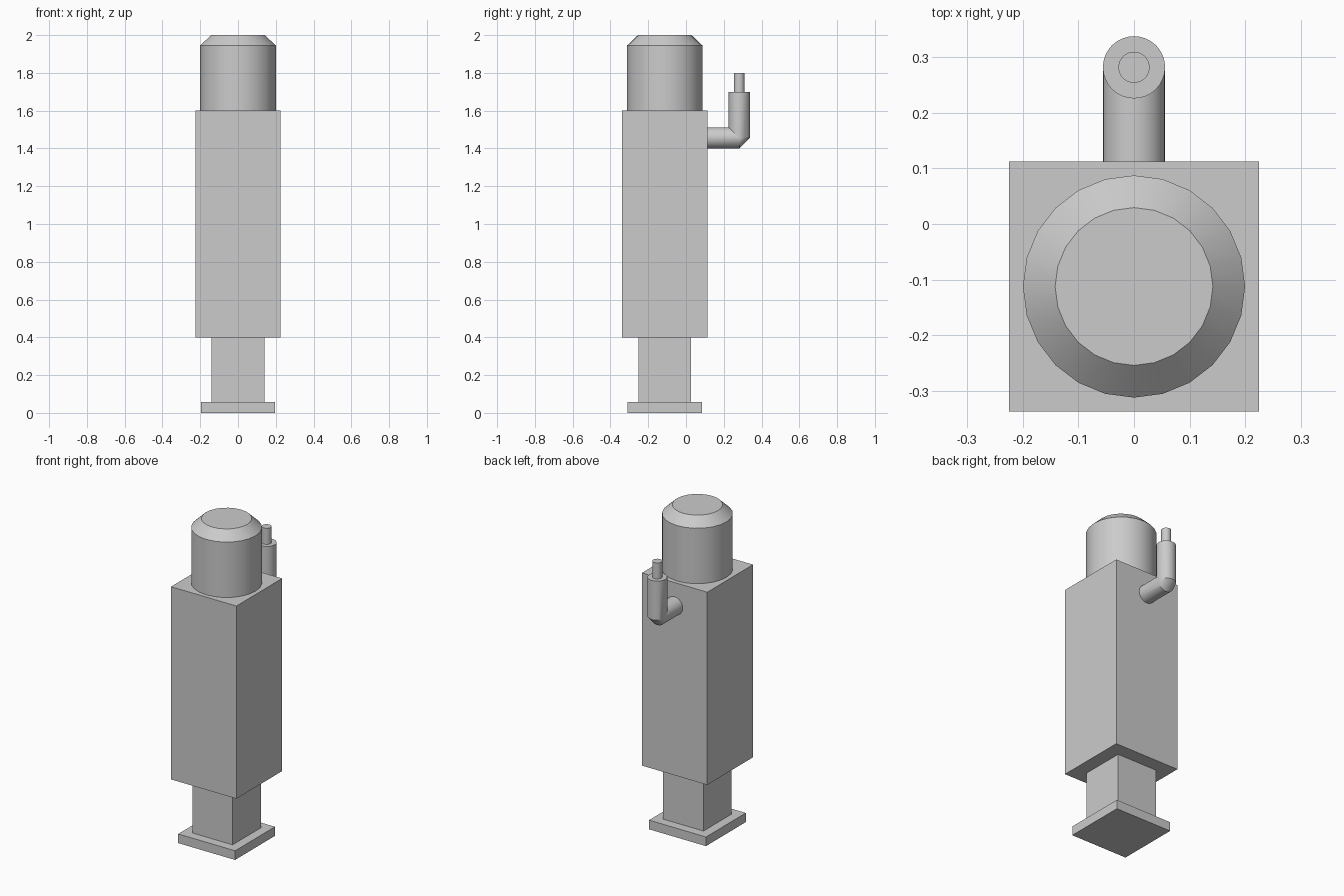
import bpy
import bmesh
import math
from mathutils import Vector

cube = bpy.data.objects.get("Cube")
if cube:
    bpy.data.objects.remove(cube, do_unlink=True)

AXIS_Y = -0.1125   # centre line of the leg
CRANK_Y = 0.282    # centre line of the crank handle

grey = bpy.data.materials.new("plain grey")
grey.use_nodes = True
colour = (0.6, 0.6, 0.6, 1)
grey.diffuse_color = colour
grey.node_tree.nodes["Principled BSDF"].inputs["Base Color"].default_value = colour


def add_object(name, bm, smooth=False):
    bmesh.ops.recalc_face_normals(bm, faces=bm.faces)
    mesh = bpy.data.meshes.new(name)
    bm.to_mesh(mesh)
    bm.free()
    mesh.materials.append(grey)
    obj = bpy.data.objects.new(name, mesh)
    bpy.context.collection.objects.link(obj)
    if smooth:
        bpy.ops.object.select_all(action='DESELECT')
        obj.select_set(True)
        bpy.context.view_layer.objects.active = obj
        bpy.ops.object.shade_smooth_by_angle(angle=math.radians(30))
    return obj


def box(name, half, bottom, top):
    bm = bmesh.new()
    bmesh.ops.create_cube(bm, size=1)
    for v in bm.verts:
        v.co = (v.co.x * 2 * half, v.co.y * 2 * half + AXIS_Y,
                top if v.co.z > 0 else bottom)
    return add_object(name, bm)


def tube(name, rings, sides):
    """Skin rings given as (centre, radius, second axis); first axis is x."""
    bm = bmesh.new()
    loops = []
    for centre, radius, axis in rings:
        loop = []
        for i in range(sides):
            a = math.tau * i / sides
            offset = Vector((math.cos(a), 0, 0)) + Vector(axis) * math.sin(a)
            loop.append(bm.verts.new(Vector(centre) + offset * radius))
        loops.append(loop)
    for lower, upper in zip(loops, loops[1:]):
        for i in range(sides):
            j = (i + 1) % sides
            if (lower[i].co - upper[i].co).length < 1e-5:
                lower_only = [lower[i], lower[j], upper[j]]
                bm.faces.new(lower_only)
            else:
                bm.faces.new((lower[i], lower[j], upper[j], upper[i]))
    bm.faces.new(loops[0])
    bm.faces.new(loops[-1])
    bmesh.ops.remove_doubles(bm, verts=bm.verts, dist=1e-5)
    return add_object(name, bm, smooth=True)


# Square telescopic leg
box("foot_plate", 0.196, 0, 0.057)
box("inner_leg", 0.139, 0.057, 0.4)
box("outer_housing", 0.225, 0.4, 1.6)

# Round gear cap with a chamfered top
BACK, DOWN = (0, 1, 0), (0, 0, -1)
tube("gear_cap", [((0, AXIS_Y, z), r, BACK) for z, r in
                  ((1.6, 0.2), (1.945, 0.2), (2.0, 0.142))], 24)

# Crank arm bent upwards through a chamfered elbow
tube("crank_arm", [((0, 0.1125, 1.456), 0.056, DOWN),
                   ((0, CRANK_Y, 1.456), 0.056, DOWN),
                   ((0, CRANK_Y, 1.456), 0.056, BACK),
                   ((0, CRANK_Y, 1.7), 0.056, BACK)], 32)

# Thin pin on the crank
tube("crank_pin", [((0, CRANK_Y, z), 0.028, BACK) for z in (1.7, 1.8)], 32)
